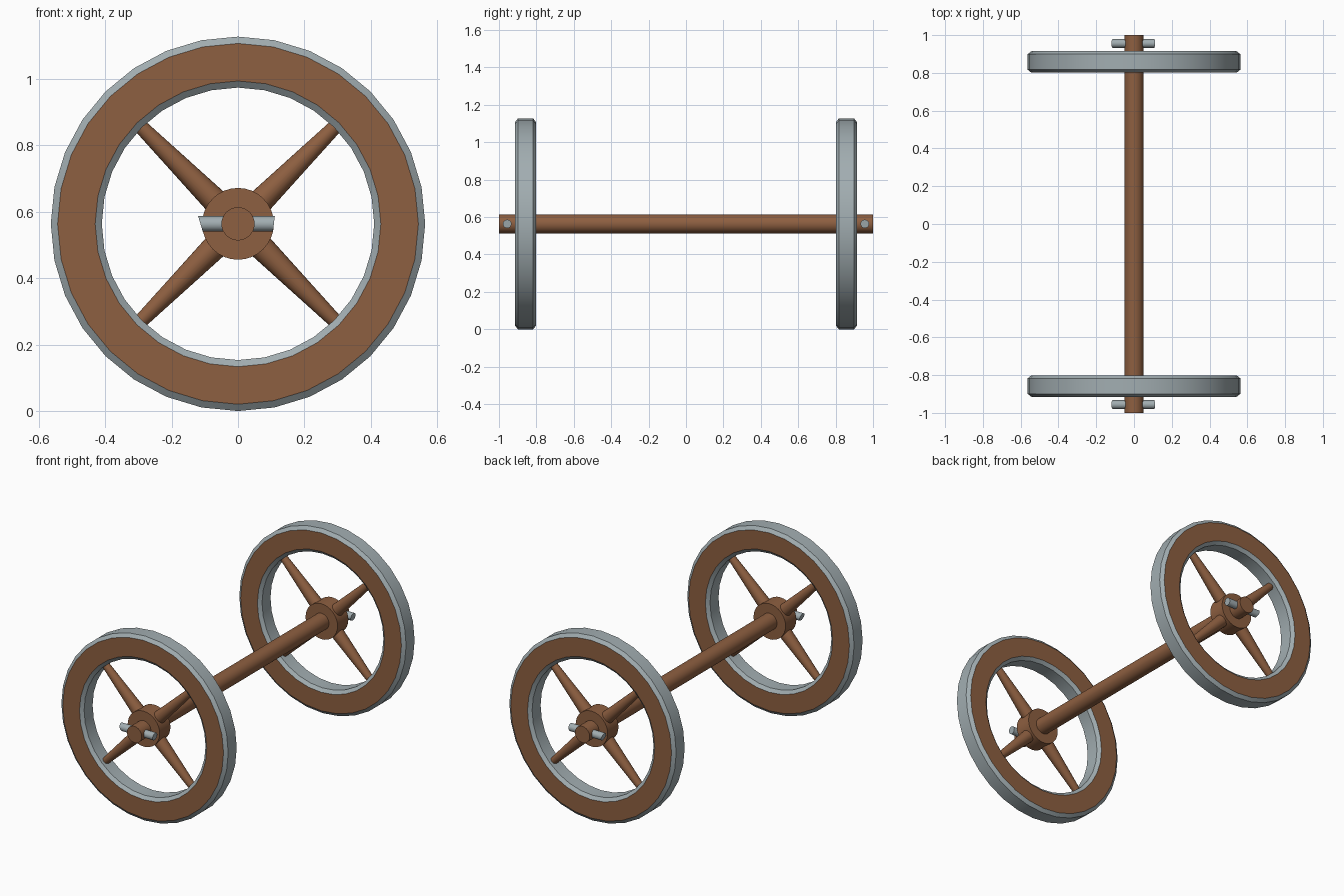
import bpy, bmesh, math
from mathutils import Matrix, Vector

if "Cube" in bpy.data.objects:
    bpy.data.objects.remove(bpy.data.objects["Cube"])

R = 0.5635          # wheel radius = axle height
SEG = 32


def material(name, color):
    m = bpy.data.materials.new(name)
    m.diffuse_color = color
    m.use_nodes = True
    m.node_tree.nodes["Principled BSDF"].inputs["Base Color"].default_value = m.diffuse_color
    return m


WOOD = material("wood", (0.27, 0.115, 0.052, 1))
METAL = material("metal", (0.36, 0.42, 0.44, 1))


def finish(bm, name, mats):
    bmesh.ops.recalc_face_normals(bm, faces=bm.faces)
    me = bpy.data.meshes.new(name)
    bm.to_mesh(me)
    bm.free()
    for m in mats:
        me.materials.append(m)
    ob = bpy.data.objects.new(name, me)
    bpy.context.collection.objects.link(ob)
    bpy.ops.object.select_all(action='DESELECT')
    ob.select_set(True)
    bpy.context.view_layer.objects.active = ob
    bpy.ops.object.shade_smooth_by_angle(angle=math.radians(30))
    return ob


def rod(name, a, b, r1, r2, mat, seg=SEG, edit=None):
    """Straight or tapered round rod from point a to point b."""
    a, b = Vector(a), Vector(b)
    d = b - a
    bm = bmesh.new()
    bmesh.ops.create_cone(bm, cap_ends=True, segments=seg, radius1=r1, radius2=r2,
                          depth=d.length,
                          matrix=Matrix.Translation((a + b) / 2) @ d.to_track_quat('Z', 'Y').to_matrix().to_4x4())
    if edit:
        for v in bm.verts:
            edit(v)
    return finish(bm, name, [mat])


def rim(name, y):
    """Wooden ring with chamfered metal bands inside and outside."""
    h, c = 0.057, 0.016
    prof = [(0.43, -h), (0.543, -h), (R, -h + c), (R, h - c),
            (0.543, h), (0.43, h), (0.41, h - c), (0.41, -h + c)]
    bm = bmesh.new()
    rings = []
    for i in range(SEG):
        t = 2 * math.pi * i / SEG
        rings.append([bm.verts.new((r * math.sin(t), y + p, R + r * math.cos(t))) for r, p in prof])
    n = len(prof)
    for i in range(SEG):
        p, q = rings[i], rings[(i + 1) % SEG]
        for j in range(n):
            k = (j + 1) % n
            f = bm.faces.new((p[j], p[k], q[k], q[j]))
            f.material_index = 0 if j in (0, 4) else 1
    return finish(bm, name, [WOOD, METAL])


def slant(v):
    # pin ends are cut at a slight angle
    dz = v.co.z - R
    v.co.x += -0.3 * dz if v.co.x < 0 else 0.12 * dz


# axle
rod("axle", (0, -1, R), (0, 1, R), 0.05, 0.05, WOOD)

for side, s in (("front", -1), ("back", 1)):
    y = 0.858 * s
    rim(side + "_wheel_rim", y)
    # hub and four tapered spokes
    rod(side + "_hub", (0, y - 0.052, R), (0, y + 0.052, R), 0.108, 0.108, WOOD)
    for i in range(4):
        t = math.radians(45 + 90 * i)
        dx, dz = math.cos(t), math.sin(t)
        rod(f"{side}_spoke_{i + 1}", (0.06 * dx, y, R + 0.06 * dz),
            (0.425 * dx, y, R + 0.425 * dz), 0.040, 0.021, WOOD, 24)
    # linch pin through the axle end
    rod(side + "_linch_pin", (-0.113, 0.956 * s, R), (0.108, 0.956 * s, R),
        0.023, 0.023, METAL, 16, slant)
